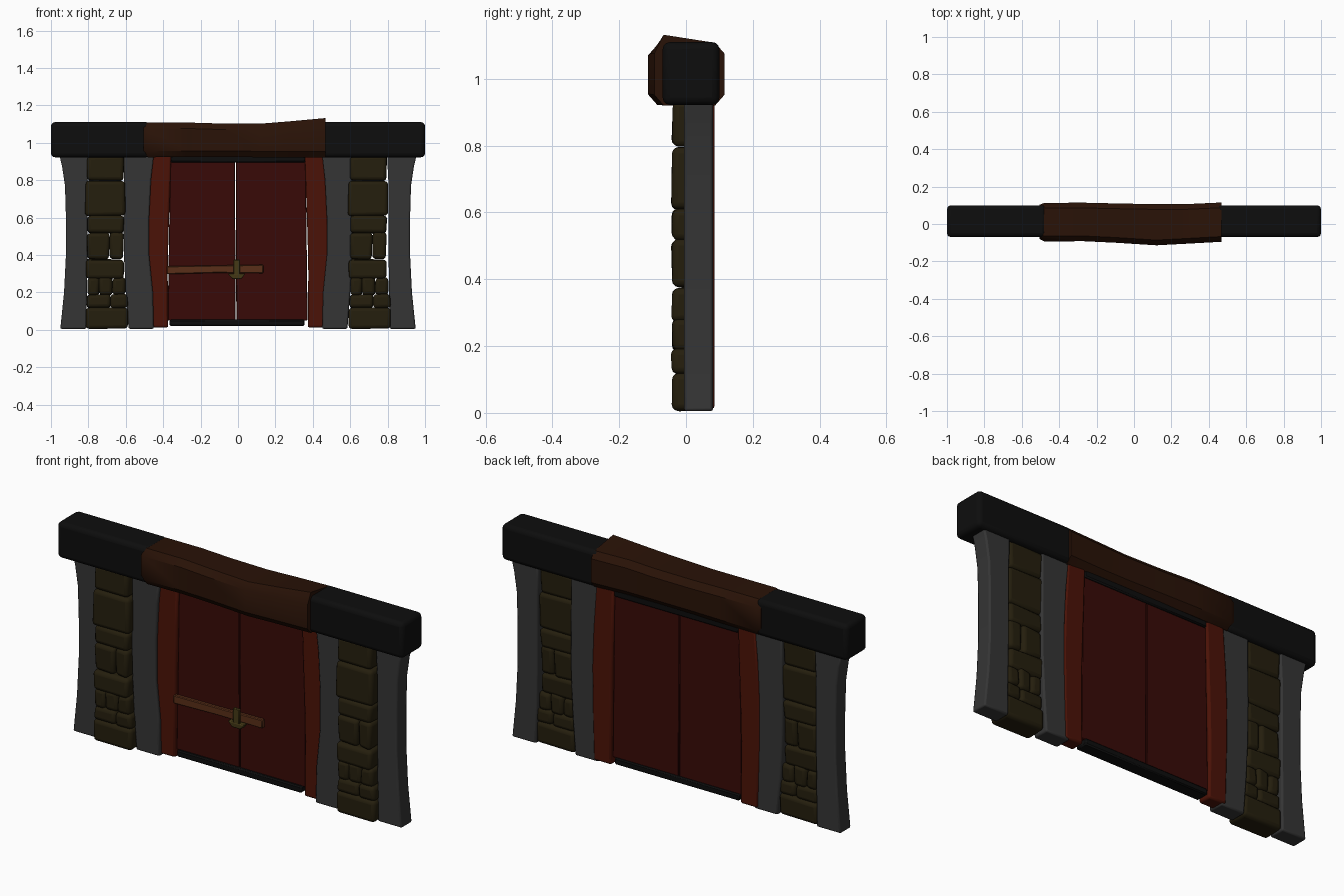
import bpy, bmesh, math, random

if "Cube" in bpy.data.objects:
    bpy.data.objects.remove(bpy.data.objects["Cube"])


def material(name, rgb):
    m = bpy.data.materials.new(name)
    m.diffuse_color = (*rgb, 1)
    m.use_nodes = True
    m.node_tree.nodes["Principled BSDF"].inputs["Base Color"].default_value = m.diffuse_color
    return m


DARK = material("dark_stone", (0.004, 0.004, 0.004))
GREY = material("grey_stone", (0.035, 0.035, 0.035))
BRICK = material("brown_stone", (0.018, 0.013, 0.004))
BEAM = material("dark_wood", (0.022, 0.006, 0.002))
RED = material("red_wood", (0.04, 0.003, 0.002))
POST = material("red_post", (0.07, 0.006, 0.002))
BAR = material("light_wood", (0.10, 0.028, 0.009))
BRASS = material("brass", (0.06, 0.042, 0.008))


def finish(name, bm, mat, bevel, segments):
    bmesh.ops.recalc_face_normals(bm, faces=bm.faces)
    mesh = bpy.data.meshes.new(name)
    bm.to_mesh(mesh)
    bm.free()
    mesh.materials.append(mat)
    ob = bpy.data.objects.new(name, mesh)
    bpy.context.collection.objects.link(ob)
    if bevel:
        mod = ob.modifiers.new("bevel", 'BEVEL')
        mod.width, mod.segments = bevel, segments
        mod.limit_method, mod.angle_limit = 'ANGLE', math.radians(35)
    bpy.ops.object.select_all(action='DESELECT')
    ob.select_set(True)
    bpy.context.view_layer.objects.active = ob
    bpy.ops.object.shade_smooth_by_angle(angle=math.radians(40))
    return ob


def loft(name, axis, rows, mat, bevel=0.01, segments=2, jitter=0, chamfer=None):
    """Sections (pos, a0, a1, b0, b1[, lift]); axis z: a=x b=y, axis x: a=y b=z.
    lift raises the a0/b1 corner, chamfer cuts the section corners."""
    bm = bmesh.new()
    rings = []
    for p, a0, a1, b0, b1, *lift in rows:
        t = lift[0] if lift else 0
        pts = [(a0, b0), (a1, b0), (a1, b1), (a0, b1 + t)]
        if chamfer:
            u, v = chamfer
            pts = [(a0, b0 + v), (a0 + u, b0), (a1 - u, b0), (a1, b0 + v),
                   (a1, b1 - v), (a1 - u, b1), (a0 + u, b1 + t), (a0, b1 - v)]
        ring = []
        for a, b in pts:
            co = [a, b, p] if axis == 'z' else [p, a, b]
            co = [c + random.uniform(-jitter, jitter) for c in co]
            ring.append(bm.verts.new(co))
        rings.append(ring)
    n = len(rings[0])
    for r, s in zip(rings, rings[1:]):
        for i in range(n):
            j = (i + 1) % n
            bm.faces.new((r[i], r[j], s[j], s[i]))
    bm.faces.new(rings[0])
    bm.faces.new(rings[-1])
    return finish(name, bm, mat, bevel, segments)


def box(name, x0, x1, y0, y1, z0, z1, mat, bevel=0.006, segments=1, jitter=0):
    return loft(name, 'z', [(z0, x0, x1, y0, y1), (z1, x0, x1, y0, y1)],
                mat, bevel, segments, jitter)


# Lintel: two stone ends and a warped wooden wrap
box("lintel_left", -1, -0.47, -0.07, 0.10, 0.922, 1.11, DARK, 0.022, 3)
box("lintel_right", 0.44, 1, -0.07, 0.10, 0.922, 1.11, DARK, 0.022, 3)
loft("wooden_beam", 'x', [
    (-0.505, -0.080, 0.103, 0.937, 1.10),
    (-0.48, -0.093, 0.113, 0.922, 1.108),
    (-0.27, -0.092, 0.114, 0.924, 1.108),
    (-0.10, -0.10, 0.110, 0.924, 1.103),
    (0.12, -0.114, 0.106, 0.922, 1.102),
    (0.27, -0.106, 0.106, 0.922, 1.108, 0.006),
    (0.468, -0.095, 0.115, 0.920, 1.108, 0.024)], BEAM, 0, chamfer=(0.028, 0.032))

# Waisted stone pillars and red door posts, mirrored
for side, s in (("left", -1), ("right", 1)):
    outer = [(0.005, .95, .81), (0.2, .93, .808), (0.4, .92, .805),
             (0.6, .92, .805), (0.77, .925, .805), (0.87, .94, .80), (0.935, .955, .80)]
    inner = [(0.005, .585, .45), (0.2, .60, .455), (0.4, .61, .475),
             (0.6, .612, .475), (0.8, .61, .465), (0.935, .61, .45)]
    post = [(0.012, .474, .373), (0.3, .482, .376), (0.5, .484, .372),
            (0.7, .477, .365), (0.935, .46, .358)]
    for name, prof, y0, y1, mat, bev in (
            ("outer_pillar", outer, -0.006, 0.081, GREY, 0.008),
            ("inner_pillar", inner, -0.006, 0.081, GREY, 0.008),
            ("door_post", post, 0.012, 0.086, POST, 0.01)):
        loft(f"{name}_{side}", 'z', [(z, s * a, s * b, y0, y1) for z, a, b in prof], mat, bev)

# Rubble stone columns: same layout repeated on the right
stones = [(-.805, -.608, .799, .93), (-.815, -.605, .61, .797), (-.807, -.61, .515, .61),
          (-.805, -.688, .375, .518), (-.685, -.612, .378, .518), (-.81, -.612, .277, .377),
          (-.805, -.742, .187, .28), (-.740, -.675, .184, .287), (-.672, -.605, .187, .28),
          (-.808, -.685, .116, .188), (-.682, -.59, .118, .19), (-.815, -.59, .008, .118)]
for side, dx in (("left", 0), ("right", 1.405)):
    random.seed(7)
    for i, (x0, x1, z0, z1) in enumerate(stones):
        box(f"stone_{side}_{i + 1}", x0 + dx, x1 + dx, -0.041, 0.074,
            z0, z1, BRICK, 0.019, 3, 0.005)

# Double doors with threshold and head rail
loft("door_left", 'z', [(0.05, -.376, -.013, .03, .074), (0.90, -.362, -.016, .03, .074)], RED, 0.003, 1)
loft("door_right", 'z', [(0.05, -.009, .372, .03, .074), (0.90, -.012, .362, .03, .074)], RED, 0.003, 1)
box("threshold", -0.365, 0.355, 0.015, 0.084, 0.02, 0.054, DARK)
box("head_rail", -0.36, 0.36, 0.015, 0.084, 0.895, 0.932, DARK)

# Latch bar resting in a metal cradle
loft("latch_bar", 'x', [(-.38, .008, .03, .297, .340), (-.12, .006, .028, .304, .344),
                        (.135, .006, .028, .302, .348)], BAR, 0.004, 1)
box("latch_strap", -.025, .012, -.008, .008, .285, .375, BRASS, 0.004)
loft("latch_cradle", 'z', [(.272, -.03, .018, -.008, .032), (.300, -.055, .04, -.01, .032)], BRASS, 0.005)
